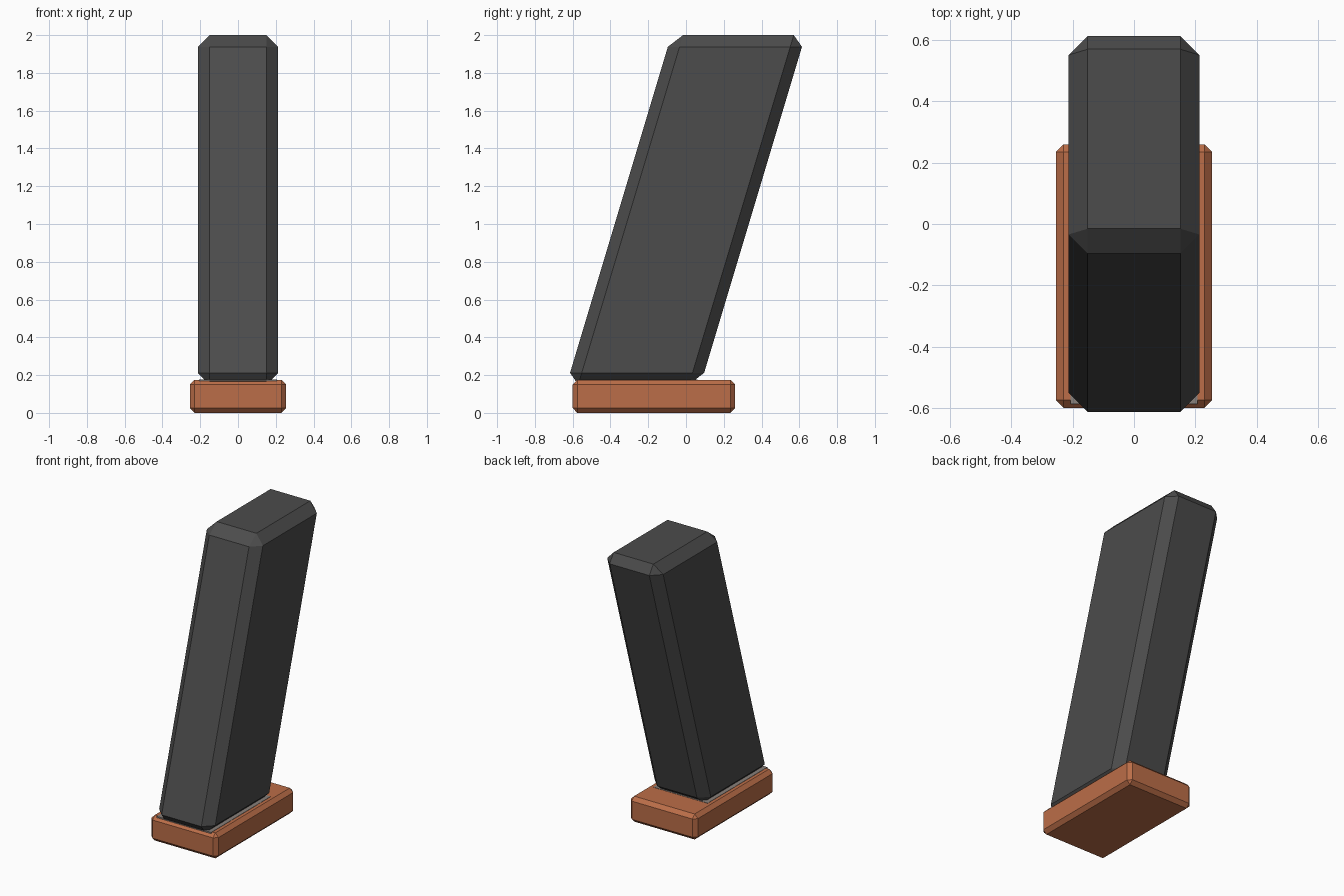
import bpy
import bmesh
from mathutils import Matrix, Vector

old = bpy.data.objects.get("Cube")
if old:
    bpy.data.objects.remove(old, do_unlink=True)


def material(name, rgb):
    mat = bpy.data.materials.new(name)
    mat.use_nodes = True
    colour = (*rgb, 1.0)
    mat.diffuse_color = colour
    mat.node_tree.nodes["Principled BSDF"].inputs["Base Color"].default_value = colour
    return mat


def chamfered_box(name, low, high, chamfer, mat, lean=0.0):
    """Flat-shaded box with cut edges, leaning back by `lean` per unit of height."""
    low, high = Vector(low), Vector(high)
    centre, size = (low + high) / 2, high - low
    bm = bmesh.new()
    bmesh.ops.create_cube(bm, size=1.0, matrix=Matrix.Diagonal((*size, 1.0)))
    if chamfer:
        bmesh.ops.bevel(bm, geom=bm.edges[:], offset=chamfer,
                        segments=1, profile=0.5, affect='EDGES')
    for v in bm.verts:
        v.co.y += lean * v.co.z
    bmesh.ops.recalc_face_normals(bm, faces=bm.faces[:])
    mesh = bpy.data.meshes.new(name)
    bm.to_mesh(mesh)
    bm.free()
    mesh.materials.append(mat)
    obj = bpy.data.objects.new(name, mesh)
    obj.location = centre
    bpy.context.collection.objects.link(obj)
    return obj


dark_grey = material("dark grey", (0.072, 0.072, 0.072))
copper = material("copper orange", (0.50, 0.155, 0.065))
pale_grey = material("pale grey", (0.25, 0.22, 0.20))

# Leaning main body
chamfered_box("leaning_body", (-0.213, -0.355, 0.15), (0.213, 0.355, 2.0),
              0.062, dark_grey, lean=0.30)

# Floor plate under the body
chamfered_box("base_plate", (-0.255, -0.6, 0.0), (0.255, 0.26, 0.175),
              0.025, copper)

# Thin seat between body and base
chamfered_box("seat_plate", (-0.207, -0.588, 0.168), (0.207, 0.06, 0.177),
              0.0, pale_grey)
